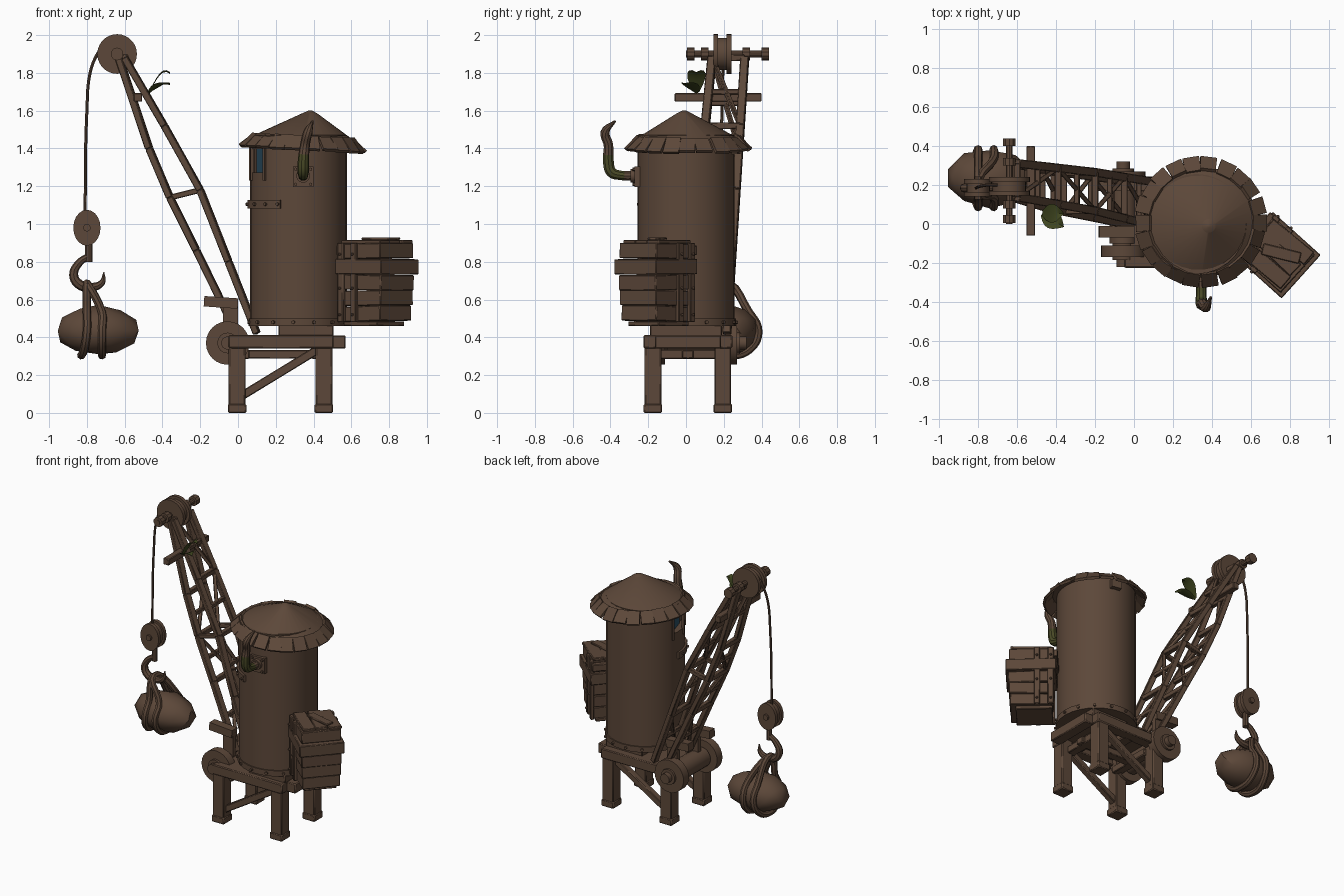
import bpy, bmesh, random
from math import sin, cos, pi, radians
from mathutils import Vector, Matrix

random.seed(4)
if "Cube" in bpy.data.objects:
    bpy.data.objects.remove(bpy.data.objects["Cube"])


def material(name, rgb):
    m = bpy.data.materials.new(name)
    m.use_nodes = True
    m.diffuse_color = (*rgb, 1)
    bsdf = m.node_tree.nodes["Principled BSDF"]
    bsdf.inputs["Base Color"].default_value = (*rgb, 1)
    bsdf.inputs["Roughness"].default_value = 0.8
    return m


BROWN = material("weathered brown", (.108, .064, .041))
GREEN = material("leaf green", (.05, .061, .014))
MOSS = material("moss green", (.068, .069, .02))
BLUE = material("window blue", (.025, .08, .13))


def finish(name, bm, mats=(BROWN,), bevel=0, cutter=None):
    bmesh.ops.recalc_face_normals(bm, faces=bm.faces)
    me = bpy.data.meshes.new(name)
    bm.to_mesh(me)
    bm.free()
    ob = bpy.data.objects.new(name, me)
    bpy.context.collection.objects.link(ob)
    for m in mats:
        me.materials.append(m)
    bpy.ops.object.select_all(action="DESELECT")
    ob.select_set(True)
    bpy.context.view_layer.objects.active = ob
    if cutter:
        mod = ob.modifiers.new("opening", "BOOLEAN")
        mod.operation, mod.object, mod.solver = "DIFFERENCE", cutter, "EXACT"
        bpy.ops.object.modifier_apply(modifier=mod.name)
        bpy.data.objects.remove(cutter)
    if bevel:
        mod = ob.modifiers.new("edge wear", "BEVEL")
        mod.width, mod.segments = bevel, 1
    bpy.ops.object.shade_smooth_by_angle(angle=radians(32))
    return ob


def box(bm, c, size, rot=Matrix()):
    m = Matrix.Translation(c) @ rot @ Matrix.Diagonal((*size, 1))
    return bmesh.ops.create_cube(bm, size=1, matrix=m)["verts"]


def aim(a, b):
    a, b = Vector(a), Vector(b)
    return (a + b) / 2, (b - a).to_track_quat("Z", "Y").to_matrix().to_4x4(), (b - a).length


def beam(bm, a, b, w, h=None):
    c, rot, n = aim(a, b)
    box(bm, c, (w, h or w, n), rot)


def cyl(bm, a, b, r, r2=None, seg=20):
    c, rot, n = aim(a, b)
    bmesh.ops.create_cone(bm, cap_ends=True, segments=seg, radius1=r, radius2=r if r2 is None else r2,
                          depth=n, matrix=Matrix.Translation(c) @ rot)


def tube(bm, pts, r, seg=10, closed=False):
    """Sweep a circle along a smooth path; r is one radius or one per point."""
    cu = bpy.data.curves.new("path", "CURVE")
    cu.dimensions, cu.bevel_depth, cu.bevel_resolution = "3D", 1, seg // 4
    cu.use_fill_caps, cu.resolution_u = True, 5
    sp = cu.splines.new("BEZIER")
    sp.bezier_points.add(len(pts) - 1)
    sp.use_cyclic_u = closed
    for i, (bp, p) in enumerate(zip(sp.bezier_points, pts)):
        bp.co = p
        bp.radius = r[i] if isinstance(r, (list, tuple)) else r
        bp.handle_left_type = bp.handle_right_type = "AUTO"
    ob = bpy.data.objects.new("path", cu)
    bpy.context.collection.objects.link(ob)
    me = bpy.data.meshes.new_from_object(ob.evaluated_get(bpy.context.evaluated_depsgraph_get()))
    bm.from_mesh(me)
    bpy.data.objects.remove(ob)
    bpy.data.meshes.remove(me)


TX, TR = .32, .257


def on_tower(deg, z, r=TR):
    a = radians(deg)
    return Vector((TX + r * cos(a), r * sin(a), z))


def turn(deg, axis="Z"):
    return Matrix.Rotation(radians(deg), 4, axis)


# Legs with feet, and braces
bm = bmesh.new()
for x in (-.005, .455):
    for y in (-.175, .195):
        box(bm, (x, y, .2), (.088, .088, .4))
        box(bm, (x, y, .024), (.098, .098, .048))
finish("legs", bm, bevel=.006)
bm = bmesh.new()
for y in (-.17, .19):
    beam(bm, (.02, y, .09), (.43, y, .34), .045)
for x in (.03, .42):
    box(bm, (x, .01, .31), (.06, .32, .05))
box(bm, (.22, .01, .31), (.5, .06, .045))
finish("braces", bm, bevel=.005)

# Platform frame, deck and turntable block
bm = bmesh.new()
for y in (-.185, .205):
    box(bm, (.228, y, .377), (.556, .08, .07))
for x in (-.01, .2, .36, .53):
    box(bm, (x, .01, .375), (.08, .35, .07))
box(bm, (.24, .01, .395), (.52, .4, .03))
box(bm, (.36, 0, .435), (.29, .38, .06))
finish("platform", bm, bevel=.006)

# Tower body with a recessed window opening
WIN = 196
bm = bmesh.new()
box(bm, on_tower(WIN, 1.335, .257), (.1, .24, .125), turn(WIN))
cut = finish("window_cutter", bm)
cut.hide_render = True
bm = bmesh.new()
cyl(bm, (TX, 0, .46), (TX, 0, 1.47), TR, seg=28)
finish("tower", bm, cutter=cut)
bm = bmesh.new()
box(bm, on_tower(WIN, 1.335, .209), (.009, .115, .125), turn(WIN))
finish("window_pane", bm, (BLUE,))

# Bands, rivets and window posts
bm = bmesh.new()
cyl(bm, (TX, 0, .46), (TX, 0, .5), TR + .008, seg=28)
for d in range(0, 360, 24):
    cyl(bm, on_tower(d, .48), on_tower(d, .48, TR + .018), .01, seg=6)
for d in range(182, 252, 7):
    box(bm, on_tower(d, 1.105, TR + .004), (.018, .036, .045), turn(d))
for d in (188, 212, 230, 246):
    cyl(bm, on_tower(d, 1.105), on_tower(d, 1.105, TR + .024), .009, seg=6)
for d in (168, WIN, 226):
    box(bm, on_tower(d, 1.33), (.016, .014, .2), turn(d))
box(bm, on_tower(78, 1.4, TR + .01), (.04, .07, .06), turn(78))
finish("straps_and_rivets", bm)

# Roof cone with a skirt of loose shingles, slightly tipped
bm = bmesh.new()
cyl(bm, (0, 0, .02), (0, 0, .165), .285, .035, 28)
cyl(bm, (0, 0, .165), (0, 0, .178), .035, .008, 28)
n = 22
for i in range(n):
    a = 360 * i / n + random.uniform(-1.5, 1.5)
    rot = turn(a) @ turn(45 + random.uniform(-7, 7), "Y")
    side_dir = Vector((-sin(radians(a)), cos(radians(a)), 0))
    reach = .297 + random.uniform(-.004, .004)
    for v in box(bm, (reach * cos(radians(a)), reach * sin(radians(a)), .004), (.095, .079, .018), rot):
        if v.co.xy.length > .305:
            v.co += side_dir * (.004 if v.co.dot(side_dir) > 0 else -.004)
for v in bm.verts:
    if v.co.z > .15:
        v.co.x += .03
        v.co.y -= .02
bm.transform(Matrix.Translation((.345, .01, 1.425)) @ turn(3, "Y"))
finish("roof", bm)

# Bent stove pipe with mossy elbow, on a riveted flange
bm = bmesh.new()
tube(bm, [(.345, -.24, 1.258), (.345, -.35, 1.258), (.345, -.395, 1.275), (.346, -.411, 1.33), (.355, -.411, 1.42),
          (.37, -.428, 1.485), (.395, -.375, 1.545)], [.026, .026, .03, .03, .026, .025, .006], 12)
for f in bm.faces:
    c = f.calc_center_median()
    f.material_index = int(c.y < -.33 and c.z < 1.37)
finish("stove_pipe", bm, (BROWN, MOSS))
bm = bmesh.new()
box(bm, (.345, -.258, 1.25), (.11, .03, .11))
for x in (-.04, .04):
    for z in (-.04, .04):
        cyl(bm, (.345 + x, -.26, 1.25 + z), (.345 + x, -.283, 1.25 + z), .009, seg=6)
cyl(bm, (.345, -.26, 1.255), (.345, -.295, 1.255), .036)
finish("pipe_flange", bm)

# Plank crate hung beside the tower
bm = bmesh.new()
for i, (lx, ly) in enumerate([(.27, .25), (.285, .26), (.295, .265), (.33, .3), (.285, .265)]):
    box(bm, (0, 0, .525 + i * .083), (lx, ly, .081), turn(random.uniform(-2, 2), "Y"))
box(bm, (-.02, 0, .472), (.24, .22, .025))
for y, t in ((-.08, 2), (.01, -2), (.09, 3)):
    box(bm, (random.uniform(-.02, .02), y, .905), (.27, .085, .022), turn(t))
box(bm, (.01, .02, .922), (.2, .06, .014), turn(28))
for y in (-.135, .135):
    for x in (-.13, -.04):
        box(bm, (x, y, .69), (.04, .025, .42))
        for z in (.52, .66, .84):
            cyl(bm, (x, y, z), (x, y * 1.18, z), .009, seg=6)
box(bm, (-.15, 0, .86), (.05, .28, .05))
bm.transform(Matrix.Translation((.735, -.16, 0)) @ turn(-42))
finish("crate", bm, bevel=.005)

# Lattice boom: four chords, rungs and diagonals
upper = [(.1, .42), (-.05, .8), (-.2, 1.18), (-.39, 1.52), (-.6, 1.88)]
lower = [(-.01, .43), (-.22, .86), (-.36, 1.14), (-.47, 1.4), (-.63, 1.88)]


def side(p, s):
    z = p[1] - .4
    return Vector((p[0], .215 + .065 * z if s else -.01 + .1 * z, p[1]))


bm = bmesh.new()
for s in (0, 1):
    for chord in (upper, lower):
        for p, q in zip(chord, chord[1:]):
            beam(bm, side(p, s), side(q, s), .044, .036)
    beam(bm, side(upper[2], s), side(lower[2], s), .03)
for chord in (upper, lower):
    for i, (p, q) in enumerate(zip(chord, chord[1:])):
        beam(bm, side(q, 0), side(q, 1), .034)
        beam(bm, side(p, i % 2), side(q, 1 - i % 2), .024)
        mid = [(p[k] + q[k]) / 2 for k in (0, 1)]
        beam(bm, side(mid, 0), side(mid, 1), .028)
beam(bm, (-.53, -.06, 1.67), (-.53, .4, 1.67), .045)
finish("boom", bm, bevel=.004)

# Winch at the foot of the boom
bm = bmesh.new()
cyl(bm, (-.055, -.22, .37), (-.055, .32, .37), .035, seg=14)
cyl(bm, (-.055, -.1, .37), (-.055, .22, .37), .07)
for y in (-.17, .21):
    cyl(bm, (-.055, y, .37), (-.055, y + .06, .37), .115, seg=24)
    cyl(bm, (-.055, y - .015, .37), (-.055, y + .075, .37), .055, seg=16)
for y in (-.04, .2):
    box(bm, (-.09, y, .585), (.18, .06, .055), turn(4, "Y"))
    box(bm, (-.04, y, .49), (.08, .035, .18))
finish("winch", bm)

# Head pulley on its axle
bm = bmesh.new()
HX, HZ = -.64, 1.9
cyl(bm, (HX, 0, HZ), (HX, .44, HZ), .018, seg=10)
for y in (.005, .08, .3, .4):
    cyl(bm, (HX, y, HZ), (HX, y + .04, HZ), .034, seg=10)
for y in (.145, .215):
    cyl(bm, (HX, y, HZ), (HX, y + .025, HZ), .105, seg=28)
cyl(bm, (HX, .17, HZ), (HX, .22, HZ), .085, seg=24)
finish("head_pulley", bm)

# Rope, pulley block and hook
bm = bmesh.new()
HY = .185
tube(bm, [(-.7, .2, 1.96), (-.75, .2, 1.89), (-.783, .195, 1.8), (-.8, .19, 1.6), (-.81, HY, 1.05)], .008, 8)
finish("rope", bm)
bm = bmesh.new()
for y in (-.045, .02):
    cyl(bm, (-.8, HY + y, .98), (-.8, HY + y + .025, .98), .072)
cyl(bm, (-.8, HY - .03, .98), (-.8, HY + .03, .98), .06)
bmesh.ops.scale(bm, vec=(1, 1, 1.32), verts=bm.verts, space=Matrix.Translation((0, 0, -.98)))
cyl(bm, (-.8, HY - .06, .98), (-.8, HY + .06, .98), .02, seg=10)
cyl(bm, (-.79, HY, .8), (-.79, HY, .9), .02, seg=10)
finish("pulley_block", bm)
bm = bmesh.new()
hook = [(-.79, .83), (-.84, .795), (-.87, .73), (-.84, .68), (-.78, .665), (-.72, .69), (-.71, .745)]
tube(bm, [(x, HY, z) for x, z in hook], [.017, .02, .024, .026, .024, .017, .003])
finish("hook", bm)

# Boulder hanging in two sling loops
B = Vector((-.74, .235, .435))
bm = bmesh.new()
bmesh.ops.create_icosphere(bm, subdivisions=2, radius=1)
for v in bm.verts:
    k = random.uniform(.95, 1.06)
    v.co = B + Vector((v.co.x * .225, v.co.y * .15 * k, v.co.z * .13 * k))
finish("boulder", bm)
bm = bmesh.new()
for low, mid in ((-.83, -.8), (-.72, -.72)):
    half = [(mid, .1, .53), (mid, .148, .43), ((low + mid) / 2, .1, .335)]
    loop = [(-.8, HY, .685)] + [(x, B.y - y, z) for x, y, z in half] + [(low, B.y, .305)]
    loop += [(x, B.y + y, z) for x, y, z in reversed(half)]
    tube(bm, loop, .022, 8, True)
finish("sling", bm)

# Broad leaves sprouting from the boom
bm = bmesh.new()
for dx, dy, dz in ((.11, 0, .115), (.11, -.07, .05)):
    out = Vector((dx, dy, 0))
    across = out.cross(Vector((0, 0, 1))).normalized()
    rows = []
    for i in range(7):
        t = i / 6
        c = Vector((-.47, .055, 1.69)) + out * t + Vector((0, 0, dz * sin(t * 2)))
        w = .048 * sin(pi * min(t * .9 + .1, 1)) + .001
        rows.append([bm.verts.new(c + across * w * s + Vector((0, 0, .01 * abs(s)))) for s in (-1, 0, 1)])
    for p, q in zip(rows, rows[1:]):
        for k in (0, 1):
            bm.faces.new((p[k], p[k + 1], q[k + 1], q[k]))
finish("leaves", bm, (GREEN,))
